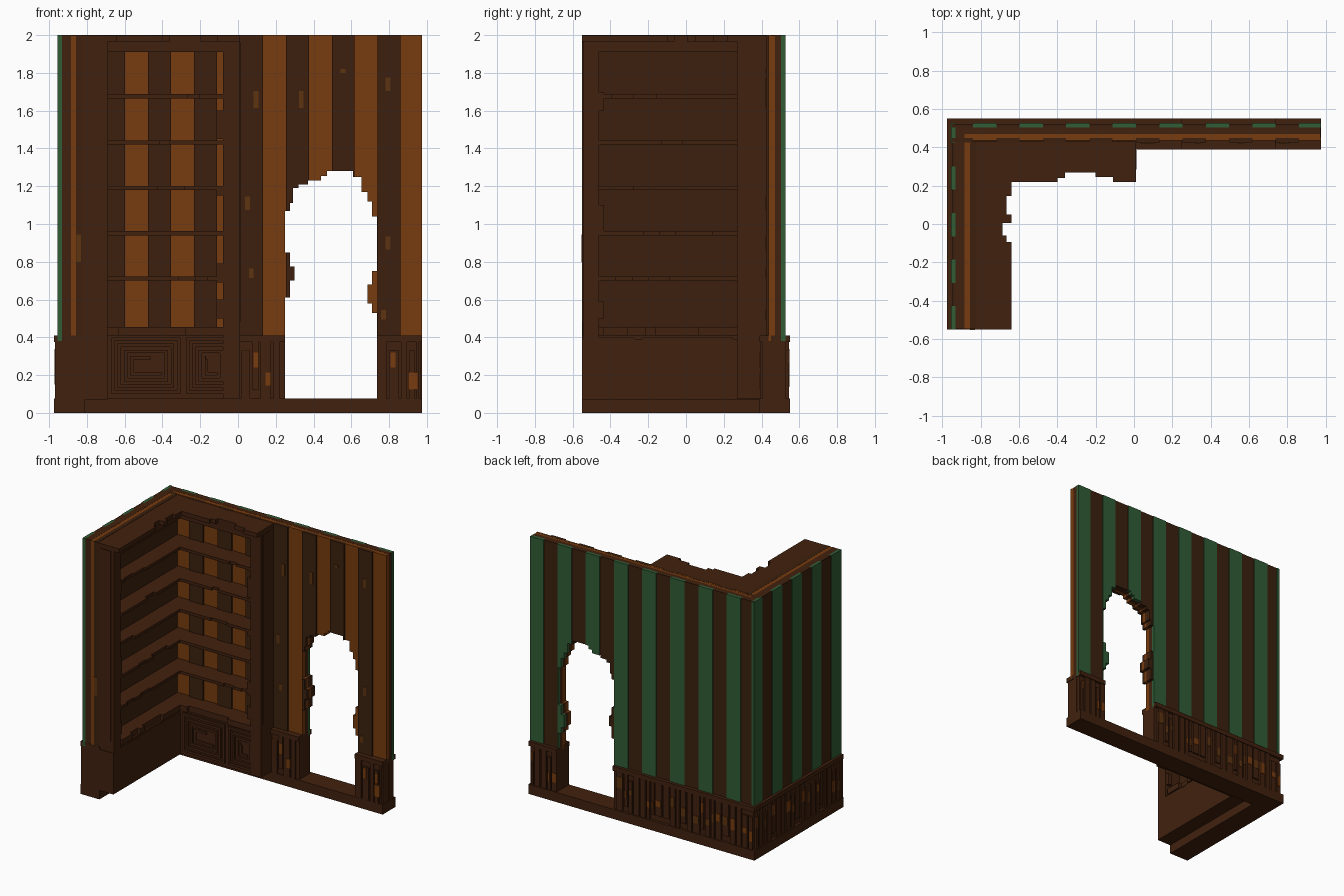
import bpy, bmesh, random

random.seed(7)
if "Cube" in bpy.data.objects:
    bpy.data.objects.remove(bpy.data.objects["Cube"], do_unlink=True)


def material(name, r, g, b):
    lin = [(c / 255 / 12.92) if c < 11 else ((c / 255 + 0.055) / 1.055) ** 2.4 for c in (r, g, b)]
    m = bpy.data.materials.new(name)
    m.diffuse_color = (*lin, 1)
    m.use_nodes = True
    m.node_tree.nodes["Principled BSDF"].inputs["Base Color"].default_value = (*lin, 1)
    return m


BROWN = material("dark wood", 65, 33, 14)
STRIPE = material("dark stripe", 60, 32, 14)
ORANGE = material("orange wood", 119, 59, 14)
WORN = material("worn wood", 92, 51, 16)
GREEN = material("green paint", 49, 92, 54)


def finish(name, bm, mat):
    bmesh.ops.recalc_face_normals(bm, faces=bm.faces)
    me = bpy.data.meshes.new(name)
    bm.to_mesh(me)
    bm.free()
    ob = bpy.data.objects.new(name, me)
    bpy.context.collection.objects.link(ob)
    me.materials.append(mat)
    return ob


def boxes(name, mat, items):
    """One object from boxes given as (x0, x1, y0, y1, z0, z1)."""
    bm = bmesh.new()
    for x0, x1, y0, y1, z0, z1 in items:
        vs = bmesh.ops.create_cube(bm, size=1)["verts"]
        for v in vs:
            v.co = ((x0 + x1) / 2 + v.co.x * (x1 - x0), (y0 + y1) / 2 + v.co.y * (y1 - y0),
                    (z0 + z1) / 2 + v.co.z * (z1 - z0))
    return finish(name, bm, mat)


def prism(name, mat, pts, a, b, axis="z"):
    """Outline extruded from a to b along z or y."""
    bm = bmesh.new()
    place = (lambda u, v: (u, v, a)) if axis == "z" else (lambda u, v: (u, a, v))
    f = bm.faces.new([bm.verts.new(place(u, v)) for u, v in pts])
    out = bmesh.ops.extrude_face_region(bm, geom=[f])["geom"]
    d = (0, 0, b - a) if axis == "z" else (0, b - a, 0)
    bmesh.ops.translate(bm, vec=d, verts=[g for g in out if isinstance(g, bmesh.types.BMVert)])
    return finish(name, bm, mat)


# Broken arched doorway used to cut every layer of the back wall
door = [(.25, .05), (.25, .61), (.275, .61), (.275, .70), (.30, .70), (.30, .775), (.275, .775),
        (.275, .85), (.25, .85), (.25, 1.07), (.275, 1.07), (.275, 1.11), (.29, 1.11), (.29, 1.19),
        (.32, 1.19), (.32, 1.21), (.37, 1.21), (.37, 1.23), (.44, 1.23), (.44, 1.255), (.47, 1.255),
        (.47, 1.28), (.61, 1.28), (.61, 1.25), (.655, 1.25), (.655, 1.17), (.685, 1.17), (.685, 1.12),
        (.71, 1.12), (.71, 1.04), (.735, 1.04), (.735, .75), (.71, .75), (.71, .68), (.685, .68),
        (.685, .58), (.71, .58), (.71, .53), (.735, .53), (.735, .05)]
cutter = prism("door_cutter", BROWN, door, .2, .8, "y")
cutter.hide_render = True


def cut(ob):
    m = ob.modifiers.new("door", "BOOLEAN")
    m.operation, m.solver, m.object = "DIFFERENCE", "EXACT", cutter
    bpy.context.view_layer.objects.active = ob
    bpy.ops.object.modifier_apply(modifier=m.name)


# Striped back wall: light stripes start at x = -0.84 and alternate with dark ones
W, P, LO = .1215, .2430, .38
light = [(-.84 + i * P, min(-.84 + i * P + W, .975)) for i in range(8)]
dark = [(-.95, -.84)] + [(-.84 + W + i * P, -.84 + P + i * P) for i in range(7)]
for ob in (
    boxes("back_wall_core", BROWN, [(-.93, .974, .47, .503, .07, 2)]),
    boxes("back_wall_inner_sheet", ORANGE, [(-.885, .974, .45, .47, LO, 1.999)]),
    boxes("back_wall_green_stripes", GREEN, [(a, b, .503, .527, LO, 2) for a, b in light]),
    boxes("back_wall_outer_dark_stripes", STRIPE, [(a, b, .503, .522, LO, 2) for a, b in dark]),
    boxes("back_wall_orange_stripes", ORANGE, [(a, b, .436, .45, LO, 2) for a, b in light]),
    boxes("back_wall_inner_dark_stripes", STRIPE, [(a, b, .424, .45, LO, 2) for a, b in dark]),
):
    cut(ob)
bpy.data.objects.remove(cutter, do_unlink=True)

# Striped side wall
side = [-.55 + i * P for i in range(5)]
boxes("side_wall_core", BROWN, [(-.932, -.885, -.549, .503, .07, 2)])
boxes("side_wall_inner_sheet", ORANGE, [(-.885, -.857, -.549, .46, LO, 1.999)])
boxes("side_wall_inner_lining", STRIPE, [(-.857, -.825, -.549, .43, LO, 2)])
boxes("side_wall_green_stripes", GREEN, [(-.956, -.932, y, min(y + W, .5265), LO, 2) for y in side])
boxes("side_wall_dark_stripes", STRIPE, [(-.951, -.932, y + W, y + P, LO, 2) for y in side[:4]])

# Plinth under both walls, then wainscot and its top rail on either side of the door
prism("plinth", BROWN, [(-.975, -.55), (-.81, -.55), (-.81, .39), (.975, .39), (.975, .55), (-.975, .55)], 0, .075)
spans = [(-.955, .25), (.735, .97)]
boxes("wainscot_panels", BROWN, [(a, b, .402, .53, .07, .39) for a, b in spans]
      + [(-.955, -.69, -.55, .53, .07, .39)])
boxes("wainscot_rails", BROWN, [(-.975, .25, .515, .55, .375, .41), (.735, .975, .515, .55, .375, .41),
                                (.01, .25, .388, .515, .375, .41), (.735, .975, .388, .515, .375, .41),
                                (-.975, -.81, -.55, .515, .375, .41)])

# Uneven boards with worn patches on the wainscot
boards, patches, stains = [], [], []


def weathered(u0, u1, place):
    u = u0
    while u < u1 - .02:
        w = min(random.uniform(.035, .07), u1 - u)
        zb, zt = random.choice([(.07, .38), (.07, .33), (.12, .38), (.07, .38)])
        boards.append(place(u, u + w - .012, 0, .016, zb, zt))
        if random.random() < .65:
            z, h = random.uniform(.13, .27), random.uniform(.04, .09)
            (patches if random.random() < .55 else stains).append(
                place(u + .004, u + w - .016, .001, .019, z, z + h))
        u += w


for a, b in spans:
    weathered(a, b, lambda u, v, d0, d1, z0, z1: (u, v, .528 + d0, .528 + d1, z0, z1))
weathered(-.55, .53, lambda u, v, d0, d1, z0, z1: (-.953 - d1, -.953 - d0, u, v, z0, z1))
for a, b in [(.015, .25), (.735, .97)]:
    weathered(a, b, lambda u, v, d0, d1, z0, z1: (u, v, .403 - min(d1, .012), .403 - d0, z0, z1))
front_spots = [(.095, .28, .025, .08), (.16, .18, .03, .07), (.82, .28, .025, .08), (.925, .17, .05, .09)]
patches += [(x - w / 2, x + w / 2, .388, .41, z - h / 2, z + h / 2) for x, z, w, h in front_spots]
boxes("wainscot_boards", BROWN, boards)
boxes("wainscot_orange_patches", ORANGE, patches)
boxes("wainscot_worn_patches", WORN, stains)

# Small worn marks on the wall stripes
marks = [(.095, 1.66, .09), (.05, 1.11, .07), (.07, .74, .05), (.335, 1.66, .09), (.555, 1.81, .02),
         (.795, 1.74, .07), (.795, .9, .07), (.77, .52, .05)]
boxes("stripe_marks", WORN, [(x - .013, x + .013, .421, .438, z - h / 2, z + h / 2) for x, z, h in marks]
      + [(-.855, -.83, -.552, -.545, .8, .945)])

# Corner bookcase: cabinets, uprights and header
FX, FY = -.69, .27
boxes("cabinets", BROWN, [(-.95, FX - .01, -.545, .45, .075, .41), (-.83, .008, FY + .01, .45, .075, .41)])
boxes("bookcase_uprights", BROWN, [(-.83, FX, -.545, -.46, .075, 1.97), (-.08, .01, FY, .45, .075, 1.97)])
boxes("upright_side_panels", BROWN, [(-.81, -.715, -.55, -.54, .48, 1.96), (.005, .014, .285, .385, .48, 1.96)])
boxes("bookcase_header", BROWN, [(-.83, FX, -.5, .43, 1.91, 1.97), (-.83, -.05, FY, .43, 1.91, 1.97)])
boxes("upright_chips", BROWN,
      [(-.115, -.08, FY + .005, FY + .04, z, z + h) for z, h in [(.5, .1), (.69, .1), (1.45, .15), (1.15, .05)]]
      + [(FX - .04, FX - .005, -.46, -.435, z, z + h) for z, h in [(.5, .09), (.96, .14), (1.6, .1)]])


def chipped(a, b):
    """Positions and chip depths along one broken edge."""
    out, u, s = [], a, 1 if b > a else -1
    while (b - u) * s > .001:
        v = u + s * random.uniform(.05, .14)
        v = b if (b - v) * s < .05 else v
        d = random.choice([0, 0, 0, .012, .025])
        out += [(u, d), (v, d)]
        u = v
    return out


def shelf(name, z0, z1):
    pts = [(-.84, -.5)] + [(FX - d, y) for y, d in chipped(-.5, FY - .06)]
    pts += [(FX, FY - .06), (FX, FY), (FX + .06, FY)]
    pts += [(x, FY + d) for x, d in chipped(FX + .06, -.04)] + [(-.04, .44), (-.84, .44)]
    clean = [p for i, p in enumerate(pts) if p != pts[i - 1]]
    prism(name, BROWN, clean, z0, z1)


shelf("counter", .41, .455)
for i, z in enumerate((.70, .94, 1.18, 1.42, 1.665)):
    shelf(f"shelf_{i + 1}", z, z + .022)

# Overhanging crown with broken front edge
prism("crown", BROWN, [(-.83, -.55), (-.64, -.55), (-.64, -.095), (-.665, -.095), (-.665, -.06), (-.685, -.06),
                       (-.685, .005), (-.64, .005), (-.64, .05), (-.665, .05), (-.665, .145), (-.64, .145),
                       (-.64, .22), (-.4, .22), (-.4, .24), (-.36, .24), (-.36, .27), (-.2, .27), (-.2, .245),
                       (-.11, .245), (-.11, .22), (.01, .22), (.01, .43), (-.83, .43)], 1.965, 1.998)

# Concentric carved frames on the cabinet doors
frames = []


def carve(u0, u1, place):
    for k in range(4):
        i, t = k * .033, .018
        a, b, lo, hi = u0 + i, u1 - i, .10 + i, .40 - i
        if b - a < .05:
            break
        frames.append(place(a, b, lo, lo + t))
        frames.append(place(a, b - (.06 if k == 3 else 0), hi - t, hi))
        frames.append(place(a, a + t, lo + t, hi - t))
        if k < 3:
            frames.append(place(b - t, b, lo + t, hi - t))


for a, b in [(-.67, -.305), (-.275, -.01)]:
    carve(a, b, lambda u, v, z0, z1: (u, v, FY, FY + .012, z0, z1))
for a, b in [(-.535, -.27), (-.235, .25)]:
    carve(a, b, lambda u, v, z0, z1: (FX - .012, FX, u, v, z0, z1))
boxes("cabinet_carvings", BROWN, frames)
